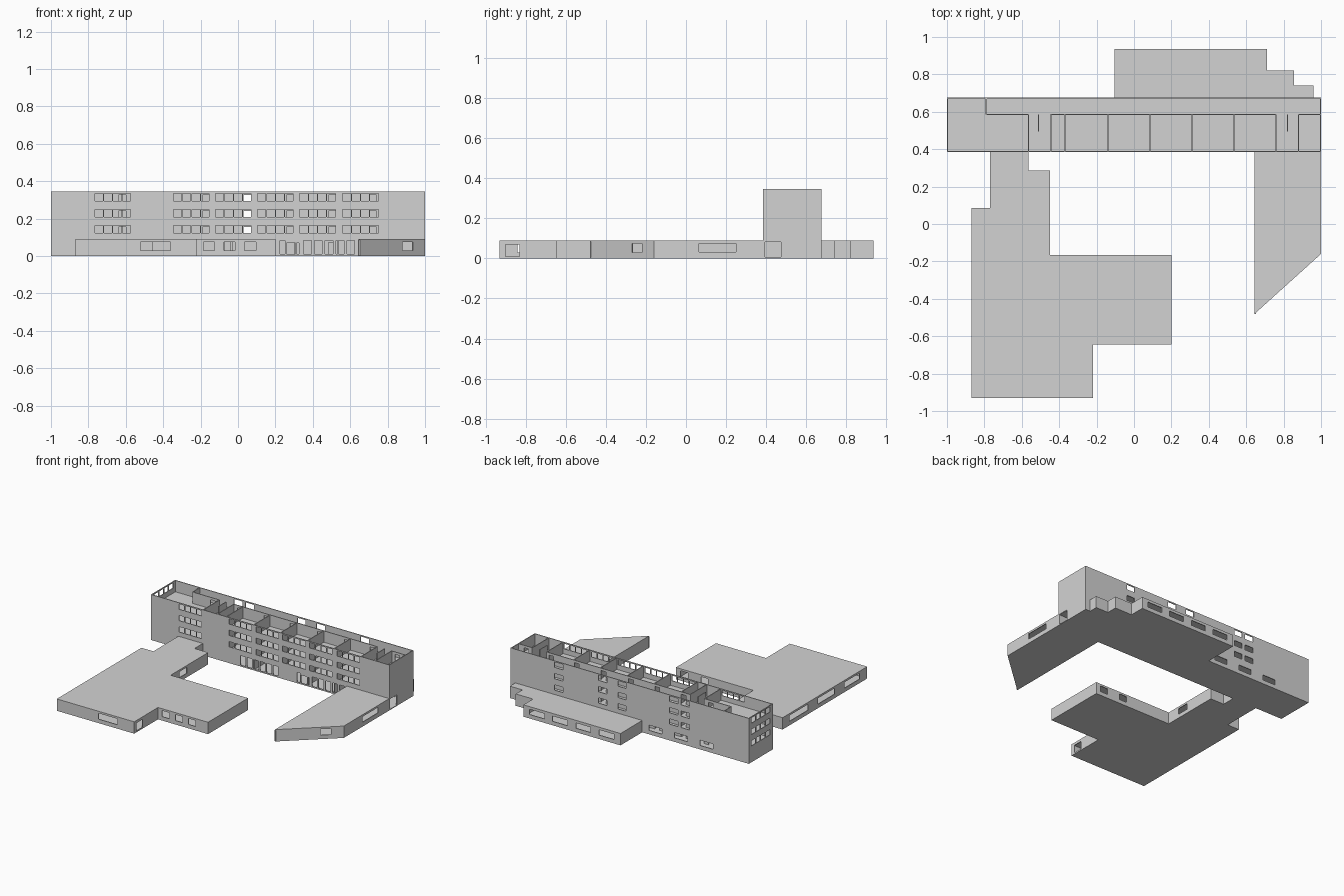
import bpy, bmesh

if "Cube" in bpy.data.objects:
    bpy.data.objects.remove(bpy.data.objects["Cube"])

T = 0.006            # wall thickness
H = 0.08625          # storey height
WING = 0.09          # height of the low wings
X0, X1, Y0, Y1 = -1.0, 1.0, 0.385, 0.675
CORR = 0.585         # corridor wall

grey = bpy.data.materials.new("plain_grey")
grey.diffuse_color = (0.65, 0.65, 0.65, 1)
grey.use_nodes = True
grey.node_tree.nodes["Principled BSDF"].inputs["Base Color"].default_value = grey.diffuse_color


def finish(name, bm):
    me = bpy.data.meshes.new(name)
    bm.to_mesh(me)
    bm.free()
    me.materials.append(grey)
    ob = bpy.data.objects.new(name, me)
    bpy.context.collection.objects.link(ob)
    return ob


def slab(name, outline, z0, z1):
    """Flat prism from a counter-clockwise outline."""
    bm = bmesh.new()
    f = bm.faces.new([bm.verts.new((x, y, z0)) for x, y in outline])
    r = bmesh.ops.extrude_face_region(bm, geom=[f], use_keep_orig=True)
    top = [g for g in r["geom"] if isinstance(g, bmesh.types.BMVert)]
    bmesh.ops.translate(bm, verts=top, vec=(0, 0, z1 - z0))
    bmesh.ops.recalc_face_normals(bm, faces=bm.faces)
    return finish(name, bm)


def walls(name, panels, offset=-1):
    """Panels (start, end, z0, z1, openings); the outside is right of start->end.
    Openings are (a, b, z0, z1), a and b on the panel's main axis."""
    bm = bmesh.new()
    for p, q, z0, z1, holes in panels:
        ax = 0 if abs(q[0] - p[0]) >= abs(q[1] - p[1]) else 1
        cuts = []
        for a, b, c, d in holes:
            s, t = sorted((v - p[ax]) / (q[ax] - p[ax]) for v in (a, b))
            cuts.append((s, t, c, d))
        us = sorted({0, 1} | {round(v, 5) for c in cuts for v in c[:2]})
        zs = sorted({z0, z1} | {round(v, 5) for c in cuts for v in c[2:]})
        verts = {}

        def vert(u, z):
            if (u, z) not in verts:
                verts[u, z] = bm.verts.new((p[0] + u * (q[0] - p[0]),
                                            p[1] + u * (q[1] - p[1]), z))
            return verts[u, z]

        for u, v in zip(us, us[1:]):
            for a, b in zip(zs, zs[1:]):
                m, n = (u + v) / 2, (a + b) / 2
                if not any(s < m < t and c < n < d for s, t, c, d in cuts):
                    bm.faces.new((vert(u, a), vert(v, a), vert(v, b), vert(u, b)))
    ob = finish(name, bm)
    mod = ob.modifiers.new("thickness", "SOLIDIFY")
    mod.thickness, mod.offset = T, offset
    return ob


def row(start, count, width, step, z0, z1):
    return [(start + i * step, start + i * step + width, z0, z1) for i in range(count)]


# ---- main block, open at the top
block = [(X0, Y0), (X1, Y0), (X1, Y1), (X0, Y1)]
inner = [(X0 + .003, Y0 + .003), (X1 - .003, Y0 + .003),
         (X1 - .003, Y1 - .003), (X0 + .003, Y1 - .003)]
slab("main_base", block, 0, 0.004)
for k in (1, 2, 3):
    slab(f"storey_floor_{k}", inner, k * H - 0.004, k * H)

front, back, left = [], [], []
for k in (1, 2, 3):
    lo, hi = k * H + 0.037, k * H + 0.077
    for x in (-0.765, -0.345, -0.12, 0.105, 0.33, 0.56):
        front += row(x, 4, 0.043, 0.049, lo, hi)
    back += [(x, x + 0.07, lo, hi) for x in (-0.5, -0.405, 0.03, 0.19, 0.56)]
    left += row(0.42, 4, 0.05, 0.058, lo, hi)
# ground floor: glazed front openings, rear windows, end door
front += row(-0.25, 6, 0.042, 0.055, 0.01, 0.082)
front += [(0.225, 0.25, 0.01, 0.082), (0.26, 0.325, 0.01, 0.07)]
front += row(0.35, 5, 0.042, 0.058, 0.01, 0.082)
back += row(-0.7, 3, 0.11, 0.215, 0.03, 0.07)
door = [(0.395, 0.475, 0.006, 0.084)]
top = 4 * H
walls("main_walls", [
    (block[0], block[1], 0.004, top, front),
    (block[1], block[2], 0.004, top, door),
    (block[2], block[3], 0.004, top, back),
    (block[3], block[0], 0.004, top, left)])

# ---- rooms: corridor wall with doors, cross walls, stair spines
rooms = []
for k in range(4):
    a, b = k * H + (0.004 if k == 0 else 0), (k + 1) * H - (0.004 if k < 3 else 0)
    doors = [(x, x + 0.04, a, a + 0.068) for x in
             (-0.64, -0.41, -0.19, 0.03, 0.26, 0.485, 0.7, 0.91)]
    for s, e in ((-0.79, -0.565), (-0.445, 0.76), (0.88, X1 - T)):
        rooms.append(((s, CORR), (e, CORR), a, b, [d for d in doors if s < d[0] < e]))
    rooms.append(((-0.79, CORR), (-0.79, Y1 - T), a, b, []))
    for x in (-0.565, -0.445, -0.37, -0.14, 0.085, 0.31, 0.535, 0.76, 0.88):
        rooms.append(((x, Y0 + T), (x, CORR), a, b, []))
    for x in (-0.51, 0.82):
        rooms.append(((x, 0.495), (x, CORR), a, b, []))
walls("room_partitions", rooms, 0)


# ---- low wings: floor, roof and walls on every side but the one at the block
def wing(name, outline, windows):
    slab(name + "_floor", outline, 0, 0.004)
    slab(name + "_roof", outline, WING - 0.005, WING)
    walls(name + "_walls", [(p, q, 0.004, WING - 0.005, windows.get(i, []))
                            for i, (p, q) in enumerate(zip(outline, outline[1:]))])


A, B = 0.03, 0.075   # usual window sill and head
wing("front_left_wing",
     [(-0.77, Y0), (-0.77, 0.085), (-0.87, 0.085), (-0.87, -0.93), (-0.22, -0.93),
      (-0.22, -0.645), (0.2, -0.645), (0.2, -0.165), (-0.45, -0.165),
      (-0.45, 0.285), (-0.565, 0.285), (-0.565, Y0)],
     {2: [(-0.22, 0.0, A, B), (-0.54, -0.34, A, B), (-0.84, -0.66, A, B)],
      3: [(-0.52, -0.36, A, B)],
      4: [(-0.9, -0.83, 0.01, 0.07)],
      5: row(-0.185, 3, 0.06, 0.11, A, B),
      7: [(0.1, 0.16, A, B), (-0.07, -0.01, A, B)],
      8: [(-0.06, 0.03, A, B)]})
wing("front_right_wing",
     [(0.645, Y0), (0.645, -0.48), (1.0, -0.16), (1.0, Y0)],
     {1: [(0.88, 0.935, A, B)], 2: [(0.065, 0.25, 0.033, B)]})
wing("rear_wing",
     [(0.96, Y1), (0.96, 0.74), (0.855, 0.74), (0.855, 0.82), (0.71, 0.82),
      (0.71, 0.935), (-0.105, 0.935), (-0.105, Y1)],
     {5: row(-0.05, 4, 0.125, 0.195, A, 0.07)})
